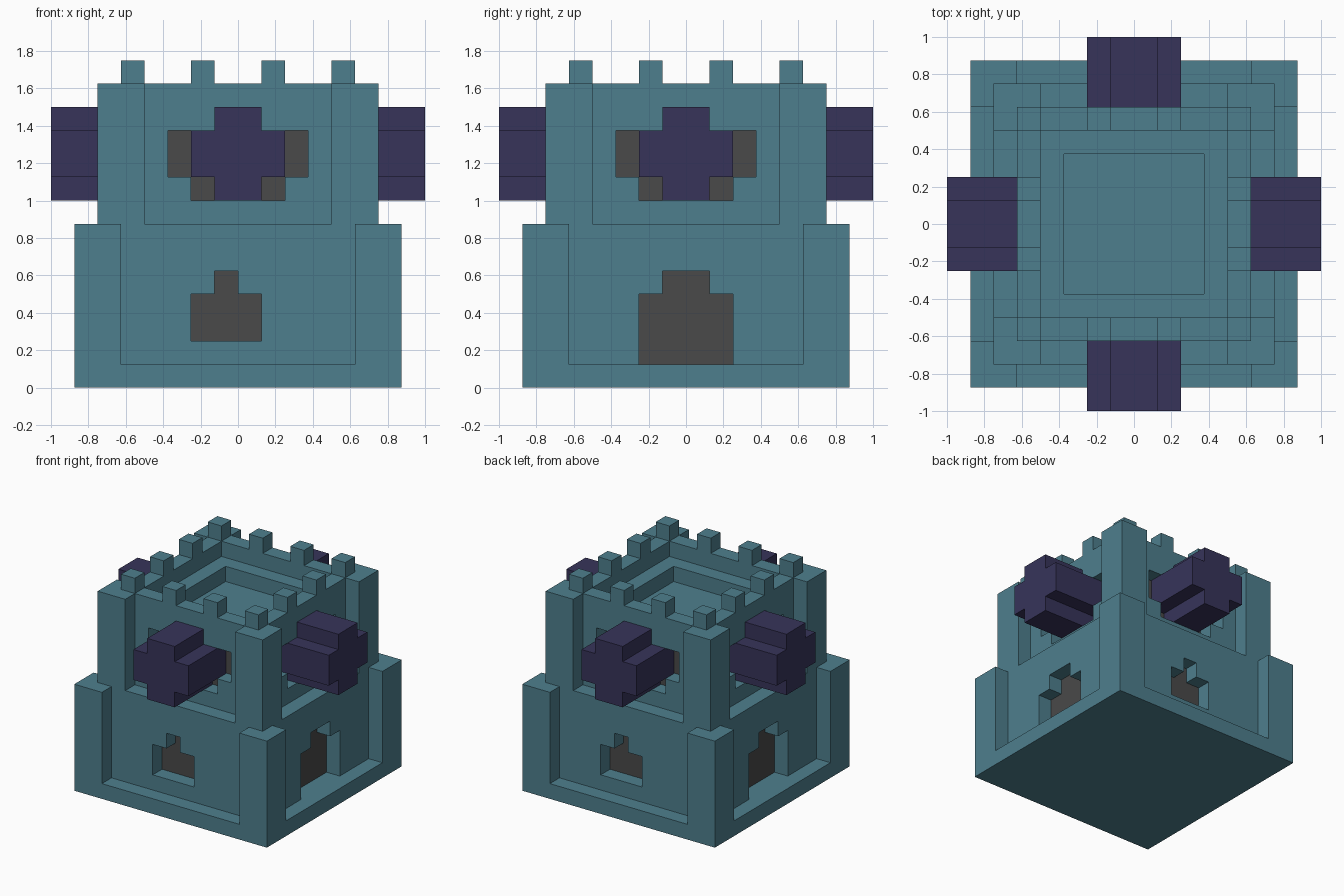
import bpy, bmesh, math
from mathutils import Matrix

cube = bpy.data.objects.get("Cube")
if cube:
    bpy.data.objects.remove(cube, do_unlink=True)


def material(name, rgb):
    m = bpy.data.materials.new(name)
    m.use_nodes = True
    m.diffuse_color = (*rgb, 1)
    bsdf = next(n for n in m.node_tree.nodes if n.type == 'BSDF_PRINCIPLED')
    bsdf.inputs["Base Color"].default_value = (*rgb, 1)
    return m


TEAL = material("teal stone", (0.076, 0.212, 0.270))
PURPLE = material("dark purple metal", (0.038, 0.034, 0.102))
GREY = material("grey opening", (0.068, 0.068, 0.068))


def prism(name, outline, lo, hi, mat, axis='z', turn=0):
    """Extrude an outline along z (plan) or y (elevation), then turn it in quarter steps."""
    bm = bmesh.new()
    place = (lambda u, v, w: (u, v, w)) if axis == 'z' else (lambda u, v, w: (u, w, v))
    rings = [[bm.verts.new(place(u, v, w)) for u, v in outline] for w in (lo, hi)]
    n = len(outline)
    bm.faces.new(rings[0])
    bm.faces.new(rings[1][::-1])
    for i in range(n):
        j = (i + 1) % n
        bm.faces.new((rings[0][i], rings[1][i], rings[1][j], rings[0][j]))
    bm.transform(Matrix.Rotation(math.pi / 2 * turn, 4, 'Z'))
    bmesh.ops.recalc_face_normals(bm, faces=bm.faces)
    mesh = bpy.data.meshes.new(name)
    bm.to_mesh(mesh)
    bm.free()
    mesh.materials.append(mat)
    ob = bpy.data.objects.new(name, mesh)
    bpy.context.collection.objects.link(ob)
    return ob


def rect(x0, y0, x1, y1):
    return [(x0, y0), (x1, y0), (x1, y1), (x0, y1)]


def square(r):
    return rect(-r, -r, r, r)


def cut(target, cutter):
    """Subtract a cutter and throw the cutter away."""
    cutter.hide_render = True
    mod = target.modifiers.new("cut", 'BOOLEAN')
    mod.operation, mod.solver, mod.object = 'DIFFERENCE', 'EXACT', cutter
    bpy.context.view_layer.objects.active = target
    bpy.ops.object.modifier_apply(modifier=mod.name)
    bpy.data.objects.remove(cutter, do_unlink=True)


def opening(name, wall, outline, face, turn):
    """Recess 0.125 deep in a wall, with a grey plate at its back."""
    back = -face + 0.125
    cut(wall, prism("cutter", outline, -face - 0.1, back, TEAL, 'y', turn))
    prism(name, outline, back - 0.005, back, GREY, 'y', turn)


# Main solid masses
prism("base_slab", square(0.875), 0, 0.125, TEAL)
lower = prism("lower_keep", square(0.75), 0.125, 0.875, TEAL)
upper = prism("upper_keep", square(0.625), 0.875, 1.625, TEAL)

# Stepped hollow in the roof
cut(upper, prism("cutter", square(0.5), 1.5, 1.8, TEAL))
cut(upper, prism("cutter", square(0.375), 1.375, 1.8, TEAL))

# Outlines of the openings and the barrel, as (across, height)
window = [(-0.25, 0.25), (0.125, 0.25), (0.125, 0.5), (0, 0.5),
          (0, 0.625), (-0.125, 0.625), (-0.125, 0.5), (-0.25, 0.5)]
door = [(-0.25, 0.1), (0.25, 0.1), (0.25, 0.5), (0.125, 0.5),
        (0.125, 0.625), (-0.125, 0.625), (-0.125, 0.5), (-0.25, 0.5)]
gun_port = [(-0.25, 1), (0.25, 1), (0.25, 1.125), (0.375, 1.125),
            (0.375, 1.375), (-0.375, 1.375), (-0.375, 1.125), (-0.25, 1.125)]
barrel = [(-0.125, 1), (0.125, 1), (0.125, 1.125), (0.25, 1.125), (0.25, 1.375), (0.125, 1.375),
          (0.125, 1.5), (-0.125, 1.5), (-0.125, 1.375), (-0.25, 1.375), (-0.25, 1.125), (-0.125, 1.125)]


def corner(r):
    """L-shaped plan wrapping a corner of a keep that is 0.125 smaller than r."""
    a, b = r - 0.125, r - 0.25
    return [(r, -r), (r, -b), (a, -b), (a, -a), (b, -a), (b, -r)]


# Four sides: front, right, back, left
for k, side in enumerate(("front", "right", "back", "left")):
    if k % 2 == 0:
        opening(side + "_window", lower, window, 0.75, k)
    else:
        opening(side + "_door", lower, door, 0.75, k)
    opening(side + "_gun_port", upper, gun_port, 0.625, k)
    prism(side + "_cannon", barrel, -1, -0.51, PURPLE, 'y', k)
    prism(side + "_lower_corner", corner(0.875), 0.125, 0.875, TEAL, 'z', k)
    prism(side + "_upper_corner", corner(0.75), 0.875, 1.625, TEAL, 'z', k)
    # Battlements
    for i, x in enumerate((-0.25, 0.125, 0.5)):
        prism(f"{side}_merlon_{i + 1}", rect(x, -0.625, x + 0.125, -0.5), 1.625, 1.75, TEAL, 'z', k)
